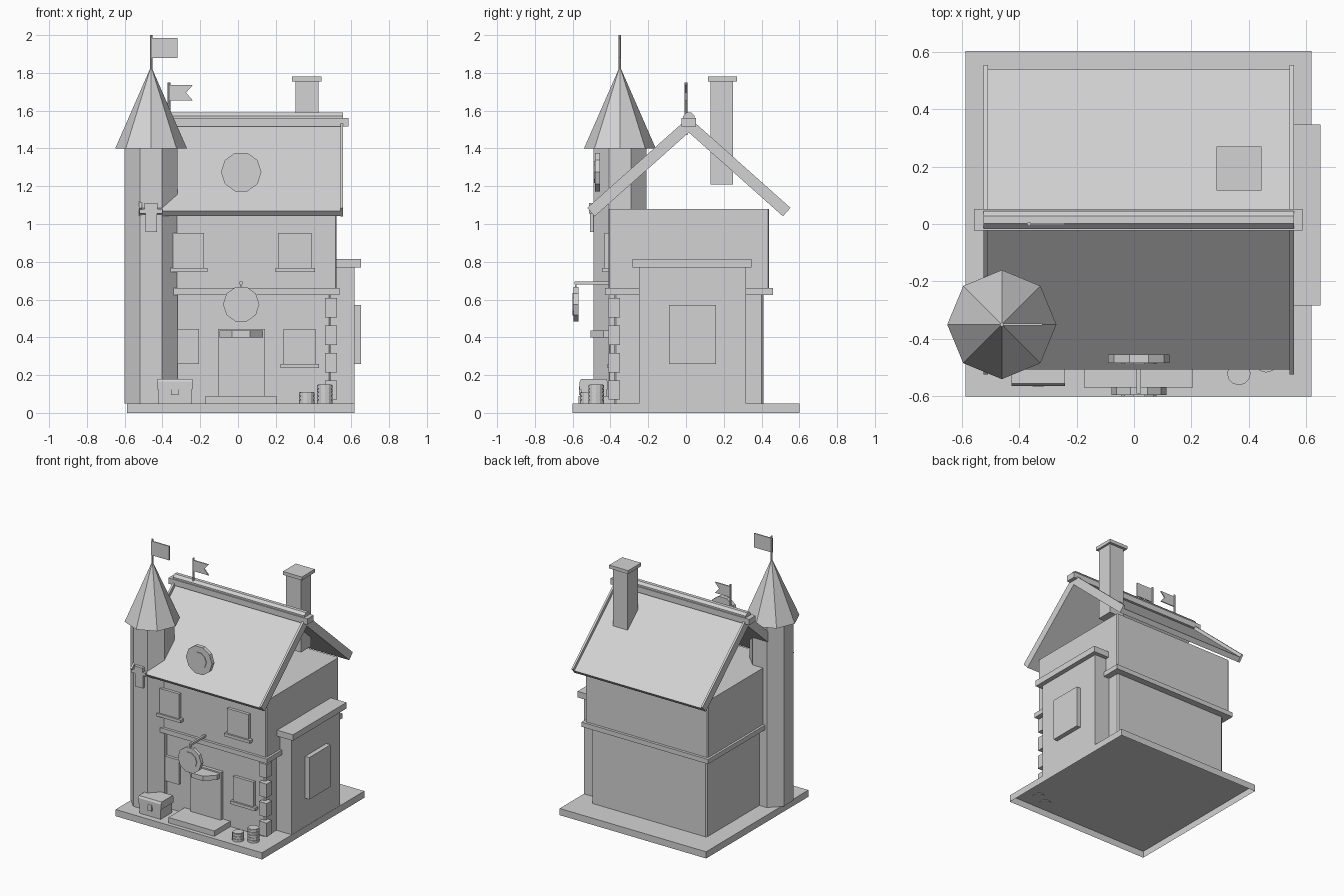
import bpy, bmesh, math
from mathutils import Matrix, Vector

if "Cube" in bpy.data.objects:
    bpy.data.objects.remove(bpy.data.objects["Cube"])

grey = bpy.data.materials.new("plain grey")
grey.diffuse_color = (0.65, 0.65, 0.65, 1)
grey.use_nodes = True
grey.node_tree.nodes["Principled BSDF"].inputs["Base Color"].default_value = grey.diffuse_color
CX, CY = 0.017, 0.015          # centre of the house


def finish(name, bm):
    bmesh.ops.recalc_face_normals(bm, faces=bm.faces)
    mesh = bpy.data.meshes.new(name)
    bm.to_mesh(mesh)
    bm.free()
    mesh.materials.append(grey)
    ob = bpy.data.objects.new(name, mesh)
    bpy.context.collection.objects.link(ob)
    return ob


def box(name, x0, x1, y0, y1, z0, z1, chamfer=0, open_below=False):
    """Box, optionally with chamfered upright edges or without its underside."""
    bm = bmesh.new()
    size = Matrix.Diagonal((x1 - x0, y1 - y0, z1 - z0, 1))
    mid = Matrix.Translation(((x0 + x1) / 2, (y0 + y1) / 2, (z0 + z1) / 2))
    bmesh.ops.create_cube(bm, size=1, matrix=mid @ size)
    if chamfer:
        upright = [e for e in bm.edges if abs(e.verts[0].co.z - e.verts[1].co.z) > 1e-4]
        bmesh.ops.bevel(bm, geom=upright, offset=chamfer, segments=1, affect='EDGES')
    if open_below:
        low = [f for f in bm.faces if f.calc_center_median().z < z0 + 1e-4]
        bmesh.ops.delete(bm, geom=low, context='FACES_ONLY')
    return finish(name, bm)


def extrude(name, pts, vec):
    """Closed polygon extruded along a vector."""
    bm = bmesh.new()
    face = bm.faces.new([bm.verts.new(p) for p in pts])
    new = bmesh.ops.extrude_face_region(bm, geom=[face], use_keep_orig=True)
    bmesh.ops.translate(bm, vec=vec, verts=[v for v in new["geom"] if isinstance(v, bmesh.types.BMVert)])
    return finish(name, bm)


def tube(name, a, b, r0, r1=None, sides=8, turn=0.0):
    """Upright prism or cone from point a to point b; turn is in degrees."""
    a, b = Vector(a), Vector(b)
    mat = Matrix.Translation((a + b) / 2) @ Matrix.Rotation(math.radians(turn), 4, 'Z')
    bm = bmesh.new()
    bmesh.ops.create_cone(bm, cap_ends=True, segments=sides, radius1=r0,
                          radius2=r0 if r1 is None else r1, depth=(b - a).length, matrix=mat)
    return finish(name, bm)


def disc(name, x, z, r, y0, y1):
    """Ten-sided disc facing the front."""
    ring = [(x + r * math.cos(math.radians(36 * i)), y0,
             z + r * math.sin(math.radians(36 * i))) for i in range(10)]
    return extrude(name, ring, (0, y1 - y0, 0))


# Ground slab, hollow underneath, and storeys
box("base", -0.587, 0.618, -0.6, 0.602, 0, 0.05, open_below=True)
box("lower_walls", CX - 0.474, CX + 0.474, CY - 0.395, CY + 0.395, 0.05, 0.64, 0.01)
box("floor_ledge", CX - 0.521, CX + 0.521, CY - 0.445, CY + 0.445, 0.625, 0.66)
box("upper_walls", CX - 0.504, CX + 0.504, CY - 0.425, CY + 0.425, 0.65, 1.08, 0.006)

# Roof slabs sunk between raised edge boards
ANG = math.radians(41.7)
DY, DZ = math.sin(ANG), math.cos(ANG)


def slope(name, side, x0, x1, run, thick, drop):
    top = 1.565 - drop / DZ
    foot = top - run * math.tan(ANG)
    profile = [(0, top), (run, foot), (run - thick * DY, foot - thick * DZ), (0, top - thick / DZ)]
    extrude(name, [(x0, CY + side * y, z) for y, z in profile], (x1 - x0, 0, 0))


for side, tag in ((-1, "front"), (1, "back")):
    slope(tag + "_roof", side, -0.508, 0.542, 0.522, 0.037, 0.023)
    slope(tag + "_left_edge_board", side, -0.523, -0.508, 0.538, 0.06, 0)
    slope(tag + "_right_edge_board", side, 0.542, 0.557, 0.538, 0.06, 0)

# Ridge
box("ridge_beam", -0.557, 0.586, CY - 0.038, CY + 0.038, 1.517, 1.56)
extrude("ridge_cap", [(-0.523, CY + y, z) for y, z in
        ((-0.03, 1.55), (-0.03, 1.572), (-0.013, 1.59), (0.013, 1.59), (0.03, 1.572), (0.03, 1.55))],
        (1.08, 0, 0))

# Chimney
box("chimney", 0.305, 0.427, 0.13, 0.25, 1.21, 1.76)
box("chimney_cap", 0.287, 0.443, 0.117, 0.27, 1.755, 1.78)

# Corner tower with flag
TX, TY = -0.46, -0.35
tube("tower", (TX, TY, 0.05), (TX, TY, 1.4), 0.1515, turn=22.5)
tube("tower_roof", (TX, TY, 1.4), (TX, TY, 1.835), 0.19, 0)
tube("tower_pole", (TX, TY, 1.8), (TX, TY, 2.0), 0.007)
box("tower_flag", -0.467, -0.319, TY - 0.004, TY + 0.004, 1.88, 1.985)

# Swallow-tail pennant on the ridge
tube("pennant_pole", (-0.365, 0, 1.47), (-0.365, 0, 1.75), 0.007)
extrude("pennant", [(x, -0.004, z) for x, z in
        ((-0.365, 1.655), (-0.24, 1.655), (-0.275, 1.695), (-0.24, 1.735), (-0.365, 1.735))], (0, 0.008, 0))

# Round window, hanging sign and its bracket
disc("round_window", CX, 1.275, 0.107, -0.483, -0.454)
disc("round_window_pane", CX, 1.275, 0.062, -0.488, -0.47)
disc("hanging_sign", CX, 0.575, 0.096, -0.595, -0.568)
disc("hanging_sign_boss", CX, 0.575, 0.062, -0.6, -0.58)
box("sign_bracket", CX - 0.008, CX + 0.008, -0.59, -0.40, 0.68, 0.696)
box("sign_hook", CX - 0.004, CX + 0.004, -0.587, -0.579, 0.66, 0.685)

# Door, canopy and step
box("door", -0.107, 0.142, -0.405, -0.37, 0.05, 0.445)
tube("door_canopy", (CX, -0.39, 0.40), (CX, -0.39, 0.435), 0.1245, turn=22.5)
box("front_step", -0.173, 0.204, -0.57, -0.37, 0.05, 0.09)

# Windows
for i, (x0, x1, z0, z1, wall, sill) in enumerate((
        (0.24, 0.409, 0.26, 0.443, -0.38, True), (-0.375, -0.206, 0.26, 0.443, -0.38, False),
        (-0.345, -0.181, 0.768, 0.952, -0.41, True), (0.213, 0.388, 0.768, 0.952, -0.41, True))):
    box(f"window_{i}", x0, x1, wall - 0.022, wall + 0.01, z0, z1)
    if sill:
        box(f"window_sill_{i}", x0 - 0.015, x1 + 0.02, wall - 0.035, wall + 0.01, z0 - 0.022, z0)

# Corner stones
for i in range(4):
    z = 0.07 + 0.145 * i
    box(f"corner_stone_{i}", 0.46, 0.523, -0.41, -0.35, z, z + 0.102)

# Side annex
box("annex", 0.45, 0.616, -0.25, 0.317, 0.05, 0.78)
box("annex_cap", 0.45, 0.65, -0.283, 0.347, 0.77, 0.815)
box("annex_window", 0.6, 0.65, -0.09, 0.159, 0.26, 0.572)

# Chest with bevelled lid
box("chest", -0.42, -0.247, -0.556, -0.422, 0.05, 0.13)
extrude("chest_lid", [(-0.427, y, z) for y, z in
        ((-0.563, 0.125), (-0.563, 0.165), (-0.555, 0.18), (-0.423, 0.18), (-0.415, 0.165), (-0.415, 0.125))],
        (0.187, 0, 0))
box("chest_lock", -0.354, -0.314, -0.566, -0.55, 0.095, 0.14)

# Lantern on the tower
box("lantern", -0.49, -0.428, -0.508, -0.46, 0.957, 1.055)
box("lantern_cap", -0.522, -0.40, -0.514, -0.46, 1.055, 1.08)
box("lantern_top", -0.495, -0.425, -0.514, -0.46, 1.08, 1.11)

# Coin stacks, sunk slightly through the slab
for tag, x, y, count in (("short", 0.365, -0.52, 3), ("tall", 0.46, -0.476, 5)):
    tube(f"{tag}_stack_foot", (x, y, 0.045), (x, y, 0.055), 0.041, sides=12)
    for i in range(count):
        z = 0.05 + 0.02 * i
        tube(f"{tag}_stack_coin_{i}", (x, y, z), (x, y, z + 0.017), 0.041, sides=12)
        tube(f"{tag}_stack_core_{i}", (x, y, z + 0.015), (x, y, z + 0.02), 0.036, sides=12)
